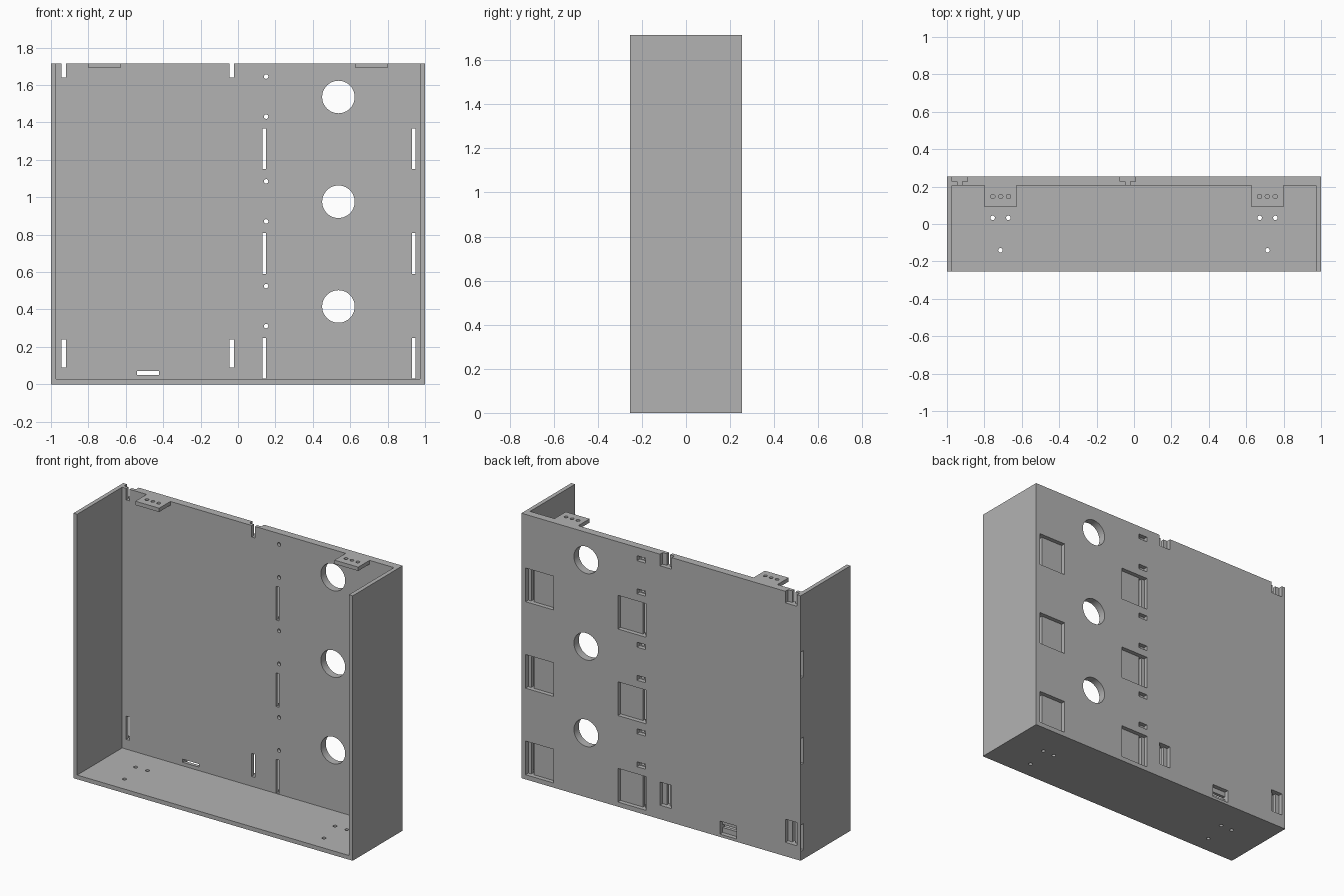
import bpy, bmesh
from mathutils import Matrix, Vector

cube = bpy.data.objects.get("Cube")
if cube:
    bpy.data.objects.remove(cube, do_unlink=True)

grey = bpy.data.materials.new("plain grey")
grey.use_nodes = True
grey.diffuse_color = (0.45, 0.45, 0.45, 1)
grey.node_tree.nodes["Principled BSDF"].inputs["Base Color"].default_value = grey.diffuse_color

TOP, BACK, PANEL, WALL = 1.715, 0.255, 0.205, 0.027
POCKET = BACK - 0.028   # floor of the recesses in the back
OUT = BACK + 0.1        # cutters end well outside the back


def box(bm, x0, x1, y0, y1, z0, z1):
    centre = Vector(((x0 + x1) / 2, (y0 + y1) / 2, (z0 + z1) / 2))
    bmesh.ops.create_cube(bm, size=1, matrix=Matrix.Translation(centre)
                          @ Matrix.Diagonal((x1 - x0, y1 - y0, z1 - z0, 1)))


def rod(bm, centre, radius, depth, axis, sides=24):
    turn = Matrix.Rotation(1.5707963, 4, 'X') if axis == 'Y' else Matrix.Identity(4)
    bmesh.ops.create_cone(bm, cap_ends=True, segments=sides, radius1=radius, radius2=radius,
                          depth=depth, matrix=Matrix.Translation(centre) @ turn)


def finish(bm, name):
    mesh = bpy.data.meshes.new(name)
    bm.to_mesh(mesh)
    bm.free()
    mesh.materials.append(grey)
    obj = bpy.data.objects.new(name, mesh)
    bpy.context.collection.objects.link(obj)
    return obj


def cut(obj, bm):
    cutter = finish(bm, "cutter")
    cutter.hide_render = True
    mod = obj.modifiers.new("cut", 'BOOLEAN')
    mod.operation, mod.solver, mod.object = 'DIFFERENCE', 'EXACT', cutter
    bpy.context.view_layer.objects.active = obj
    bpy.ops.object.modifier_apply(modifier=mod.name)
    bpy.data.objects.remove(cutter, do_unlink=True)


def smooth(obj):
    bpy.ops.object.select_all(action='DESELECT')
    obj.select_set(True)
    bpy.context.view_layer.objects.active = obj
    bpy.ops.object.shade_smooth_by_angle()


# Case: back, floor and two side walls, open at front and top
bm = bmesh.new()
box(bm, -1, 1, -BACK, BACK, 0, TOP)
case = finish(bm, "open_case")
bm = bmesh.new()
box(bm, WALL - 1, 1 - WALL, -1, PANEL, WALL, 2)
cut(case, bm)

pockets, slots = bmesh.new(), bmesh.new()

# Hanging slots with wide heads, and matching notches in the top edge
for x in (-0.932, -0.034):
    for z0, z1 in ((0.09, 0.24), (1.64, TOP + 0.1)):
        box(pockets, x - 0.042, x + 0.042, POCKET, OUT, z0, z1)
        box(slots, x - 0.012, x + 0.012, 0.1, OUT, z0, z1)

# Horizontal slot near the floor
box(pockets, -0.54, -0.422, POCKET, OUT, 0.018, 0.102)
box(slots, -0.54, -0.422, 0.1, OUT, 0.05, 0.07)

# Three repeated rows: hinge recesses, screw holes and round openings
for z in (0.03, 0.59, 1.15):
    for x0, x1, slot in ((0.108, 0.309, 0.13), (0.771, 0.97, 0.93)):
        box(pockets, x0, x1, POCKET, OUT, z, z + 0.218)
        box(slots, slot, slot + 0.019, 0.1, OUT, z, z + 0.218)
    for dz in (0.281, 0.495):
        box(pockets, 0.11, 0.172, POCKET, OUT, z + dz - 0.016, z + dz + 0.016)
        rod(slots, (0.15, PANEL, z + dz), 0.012, 0.3, 'Y')
    rod(slots, (0.537, PANEL, z + 0.386), 0.087, 0.3, 'Y', 48)
    # Shallow recess in the outer side wall
    box(pockets, -1.1, -0.98, 0.224, 0.25, z + 0.03, z + 0.2)

# Screw holes in the floor
for side in (-1, 1):
    for dx, y in ((-0.042, 0.033), (0.042, 0.033), (0, -0.14)):
        rod(slots, (side * 0.714 + dx, y, 0), 0.012, 0.2, 'Z')

cut(case, pockets)
cut(case, slots)
smooth(case)

# Mounting tabs along the top edge
for side, name in ((-1, "right_tab"), (1, "left_tab")):
    x = side * 0.713
    bm = bmesh.new()
    box(bm, x - 0.085, x + 0.085, 0.09, PANEL, 1.69, TOP)
    tab = finish(bm, name)
    holes = bmesh.new()
    for dx in (-0.042, 0, 0.042):
        rod(holes, (x + dx, 0.147, TOP), 0.012, 0.2, 'Z')
    cut(tab, holes)
    smooth(tab)
